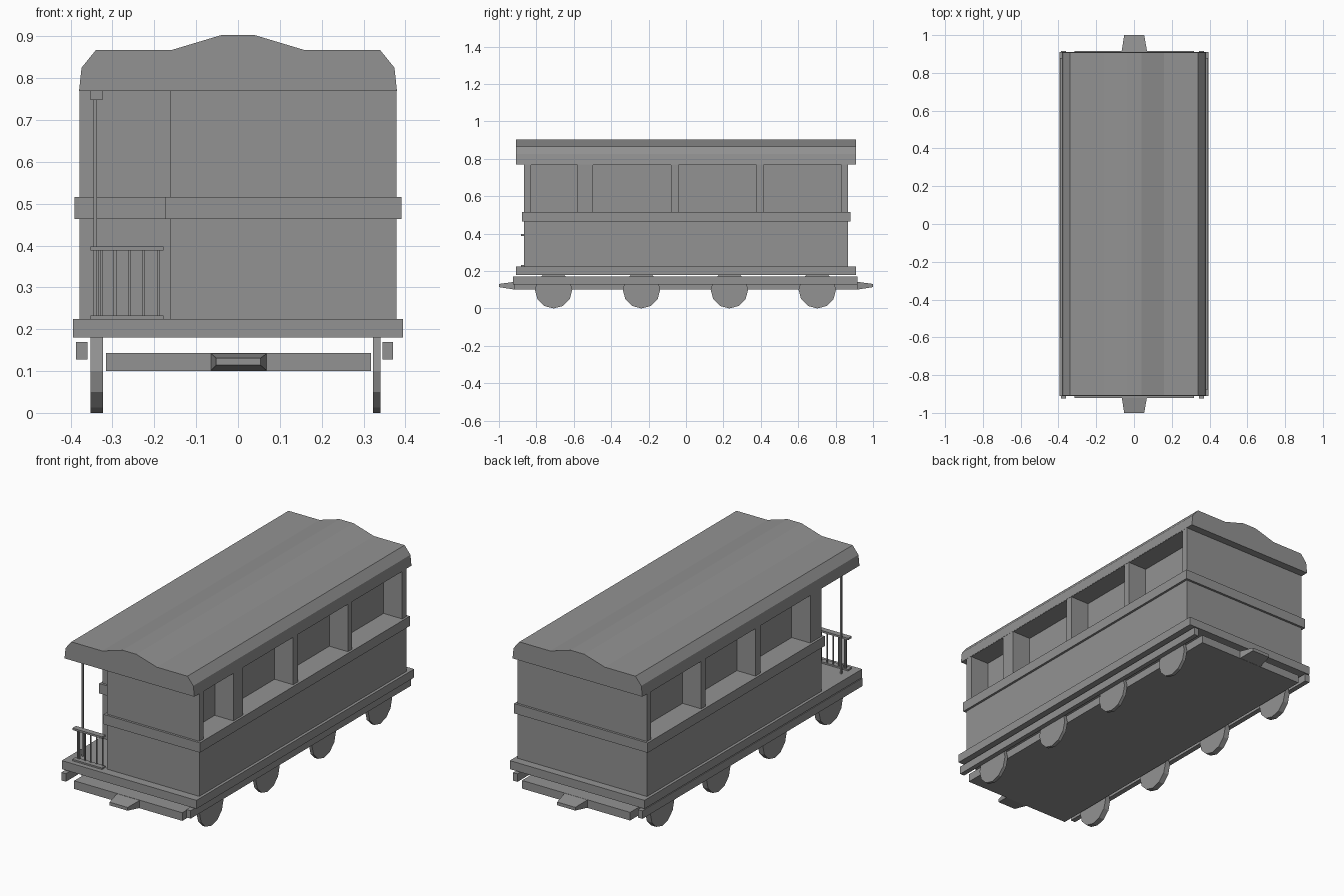
import bpy, bmesh
from math import pi, sin, cos

if "Cube" in bpy.data.objects:
    bpy.data.objects.remove(bpy.data.objects["Cube"])

grey = bpy.data.materials.new("dark_grey")
grey.diffuse_color = (0.29, 0.29, 0.29, 1)
grey.use_nodes = True
grey.node_tree.nodes["Principled BSDF"].inputs["Base Color"].default_value = grey.diffuse_color


def finish(name, bm):
    bmesh.ops.recalc_face_normals(bm, faces=bm.faces)
    me = bpy.data.meshes.new(name)
    bm.to_mesh(me)
    bm.free()
    me.materials.append(grey)
    ob = bpy.data.objects.new(name, me)
    bpy.context.collection.objects.link(ob)
    return ob


def add_box(bm, x, y, z):
    v = bmesh.ops.create_cube(bm, size=1)["verts"]
    for p in v:
        p.co = [(r[0] + r[1]) / 2 + c * (r[1] - r[0]) for c, r in zip(p.co, (x, y, z))]


def boxes(name, items):
    bm = bmesh.new()
    for it in items:
        add_box(bm, *it)
    return finish(name, bm)


def prism(name, points, move):
    """Extrude a closed 3D outline along a vector."""
    bm = bmesh.new()
    f = bm.faces.new([bm.verts.new(p) for p in points])
    new = bmesh.ops.extrude_face_region(bm, geom=[f])["geom"]
    bmesh.ops.translate(bm, vec=move, verts=[g for g in new if isinstance(g, bmesh.types.BMVert)])
    return finish(name, bm)


def footprint(o, z):
    """L-shaped cabin plan with the porch notch at the front left, grown by o."""
    return [(x, y, z) for x, y in (
        (-0.379 - o, 0.867 + o), (0.379 + o, 0.867 + o), (0.379 + o, -0.865 - o),
        (-0.162 - o, -0.865 - o), (-0.162 - o, -0.59 - o), (-0.379 - o, -0.59 - o))]


# Cabin with window recesses and waist band
cabin = prism("cabin", footprint(0, 0.22), (0, 0, 0.555))
band = prism("waist_band", footprint(0.012, 0.464), (0, 0, 0.052))
bays = [(-0.828, -0.58), (-0.498, -0.08), (-0.04, 0.378), (0.414, 0.832)]
cuts = [((0.27, 0.5), b, (0.511, 0.767)) for b in bays]
cuts += [((-0.5, -0.27), b, (0.511, 0.767)) for b in bays[1:]]
cutter = boxes("window_cutter", cuts)
cutter.hide_render = True
cutter.hide_set(True)
mod = cabin.modifiers.new("windows", "BOOLEAN")
mod.object = cutter
mod.solver = "EXACT"

# Roof with raised centre
half = [(0.04, 0.903), (0.16, 0.867), (0.34, 0.867), (0.374, 0.825), (0.38, 0.769)]
outline = half + [(-x, z) for x, z in reversed(half)]
prism("roof", [(x, -0.908, z) for x, z in outline], (0, 1.816, 0))

# Floor, underframe and side rails
boxes("floor", [((-0.394, 0.394), (-0.91, 0.91), (0.18, 0.225))])
boxes("underframe", [((-0.315, 0.318), (-0.92, 0.917), (0.10, 0.143))])
boxes("side_rails", [((-0.387, -0.36), (-0.925, 0.917), (0.128, 0.17)),
                     ((0.345, 0.371), (-0.925, 0.917), (0.128, 0.17))])

# Tapered couplers
for end, s in (("front", -1), ("back", 1)):
    bm = bmesh.new()
    add_box(bm, (-0.066, 0.07), (0.91, 1.0), (0.10, 0.143))
    for v in bm.verts:
        if v.co.y > 0.95:
            v.co.x = 0.054 if v.co.x > 0 else -0.052
            v.co.z = 0.131 if v.co.z > 0.12 else 0.114
        v.co.y *= s
    finish(end + "_coupler", bm)

# Wheels
for side, x0, w in (("left", -0.353, 0.03), ("right", 0.323, 0.018)):
    for i in range(4):
        y0 = -0.708 + 0.47 * i
        ring = [(x0, y0 + 0.1 * sin(k * pi / 6), 0.1 - 0.1 * cos(k * pi / 6)) for k in range(12)]
        prism(f"{side}_wheel_{i + 1}", ring, (w, 0, 0))

# Porch railing
rails = [((-0.352, -0.178), (-0.883, -0.853), (0.388, 0.398)),
         ((-0.352, -0.178), (-0.883, -0.853), (0.225, 0.233))]
rails += [((x - 0.003, x + 0.003), (-0.862, -0.856), (0.23, 0.39))
          for x in (-0.335, -0.327, -0.294, -0.26, -0.226, -0.19)]
boxes("porch_railing", rails)

# Porch post with capital
boxes("porch_post", [((-0.345, -0.337), (-0.814, -0.806), (0.22, 0.77)),
                     ((-0.353, -0.324), (-0.824, -0.796), (0.748, 0.771))])
